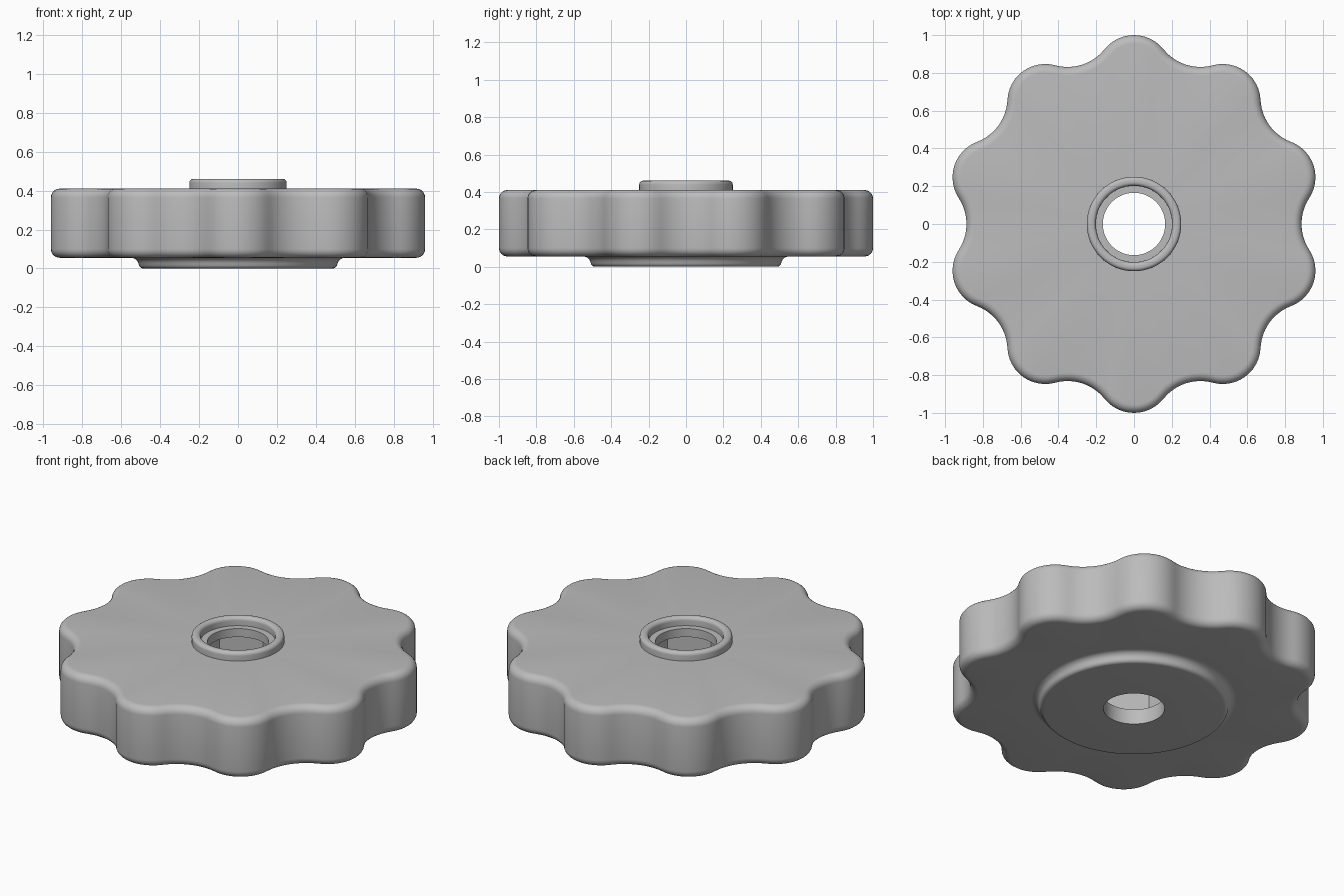
import bpy
import math
from math import sin, cos, radians, pi

cube = bpy.data.objects.get("Cube")
if cube:
    bpy.data.objects.remove(cube, do_unlink=True)

LOBES = 10
PER_LOBE = 24
COUNT = LOBES * PER_LOBE
START = radians(90)

grey = bpy.data.materials.new("mid grey")
grey.use_nodes = True
COLOUR = (0.5, 0.5, 0.5, 1)
grey.diffuse_color = COLOUR
grey.node_tree.nodes["Principled BSDF"].inputs["Base Color"].default_value = COLOUR


def ring_angle(i):
    return START + (i - PER_LOBE // 4) * 2 * pi / COUNT


def circle(r, z):
    return [(r * cos(ring_angle(i)), r * sin(ring_angle(i)), z) for i in range(COUNT)]


def hexagon(corner, z):
    """Six-sided ring with corners on the y axis."""
    pts = []
    for i in range(COUNT):
        a = ring_angle(i)
        off = (a - START) % (pi / 3) - pi / 6
        r = corner * cos(pi / 6) / cos(off)
        pts.append((r * cos(a), r * sin(a), z))
    return pts


def scallop(inset, z):
    """Wavy outline of tangent convex and concave arcs, moved inwards by inset."""
    lobe_c, lobe_r, valley_c, valley_r = 0.8, 0.2, 1.137, 0.25
    half = pi / LOBES
    vx, vy = valley_c * cos(half), valley_c * sin(half)
    t = math.atan2(vy, vx - lobe_c)
    steps = PER_LOBE // 2
    arc = []
    for i in range(steps + 1):
        a = -t + 2 * t * i / steps
        r = lobe_r - inset
        arc.append((lobe_c + r * cos(a), r * sin(a)))
    for i in range(1, steps):
        a = pi + t + 2 * (half - t) * i / steps
        r = valley_r + inset
        arc.append((vx + r * cos(a), vy + r * sin(a)))
    pts = []
    for k in range(LOBES):
        c, s = cos(START + 2 * half * k), sin(START + 2 * half * k)
        pts += [(x * c - y * s, x * s + y * c, z) for x, y in arc]
    return pts


def fillet(cx, cz, r, start, end, steps=6):
    """Quarter-round profile points (radius, height)."""
    angles = [radians(start + (end - start) * i / steps) for i in range(steps + 1)]
    return [(cx + r * cos(a), cz + r * sin(a)) for a in angles]


def loft(name, rings):
    """Skin a stack of equal-length rings; ring order sets the facing."""
    verts = [p for ring in rings for p in ring]
    faces = []
    for j in range(len(rings) - 1):
        a, b = j * COUNT, (j + 1) * COUNT
        for i in range(COUNT):
            n = (i + 1) % COUNT
            faces.append((a + i, a + n, b + n, b + i))
    mesh = bpy.data.meshes.new(name)
    mesh.from_pydata(verts, [], faces)
    mesh.materials.append(grey)
    obj = bpy.data.objects.new(name, mesh)
    bpy.context.collection.objects.link(obj)
    bpy.ops.object.select_all(action="DESELECT")
    obj.select_set(True)
    bpy.context.view_layer.objects.active = obj
    bpy.ops.object.shade_smooth_by_angle(angle=radians(30))
    return obj


BOTTOM, TOP, ROUND = 0.055, 0.41, 0.045
COLLAR_R, BOSS_R = 0.25, 0.55

# Scalloped grip with rounded rims
rim = fillet(-ROUND, BOTTOM + ROUND, ROUND, -90, 0) + fillet(-ROUND, TOP - ROUND, ROUND, 0, 90)
grip = [circle(BOSS_R, BOTTOM)]
grip += [scallop(-x, z) for x, z in rim]
grip.append(circle(COLLAR_R, TOP))
loft("scalloped_grip", grip)

# Raised collar, with the seat inside it
collar = [(COLLAR_R, TOP)]
collar += fillet(0.23, 0.44, 0.02, 0, 90)
collar += fillet(0.222, 0.44, 0.02, 90, 180)
collar += [(0.202, TOP), (0.165, TOP)]
loft("raised_collar", [circle(r, z) for r, z in collar])

# Bore with a six-sided nut pocket between two round lips
LIP_TOP, LIP_BOTTOM, BORE, HEX = 0.36, 0.09, 0.165, 0.235
loft("bore_and_nut_pocket", [
    circle(BORE, TOP), circle(BORE, LIP_TOP),
    hexagon(HEX, LIP_TOP), hexagon(HEX, LIP_BOTTOM),
    circle(BORE, LIP_BOTTOM), circle(BORE, 0),
])

# Low base boss blending into the underside
boss = [(BORE, 0)]
boss += fillet(0.485, 0.025, 0.025, -90, -20)
boss += fillet(0.55, 0.015, 0.04, 165, 90)
loft("base_boss", [circle(r, z) for r, z in boss])
